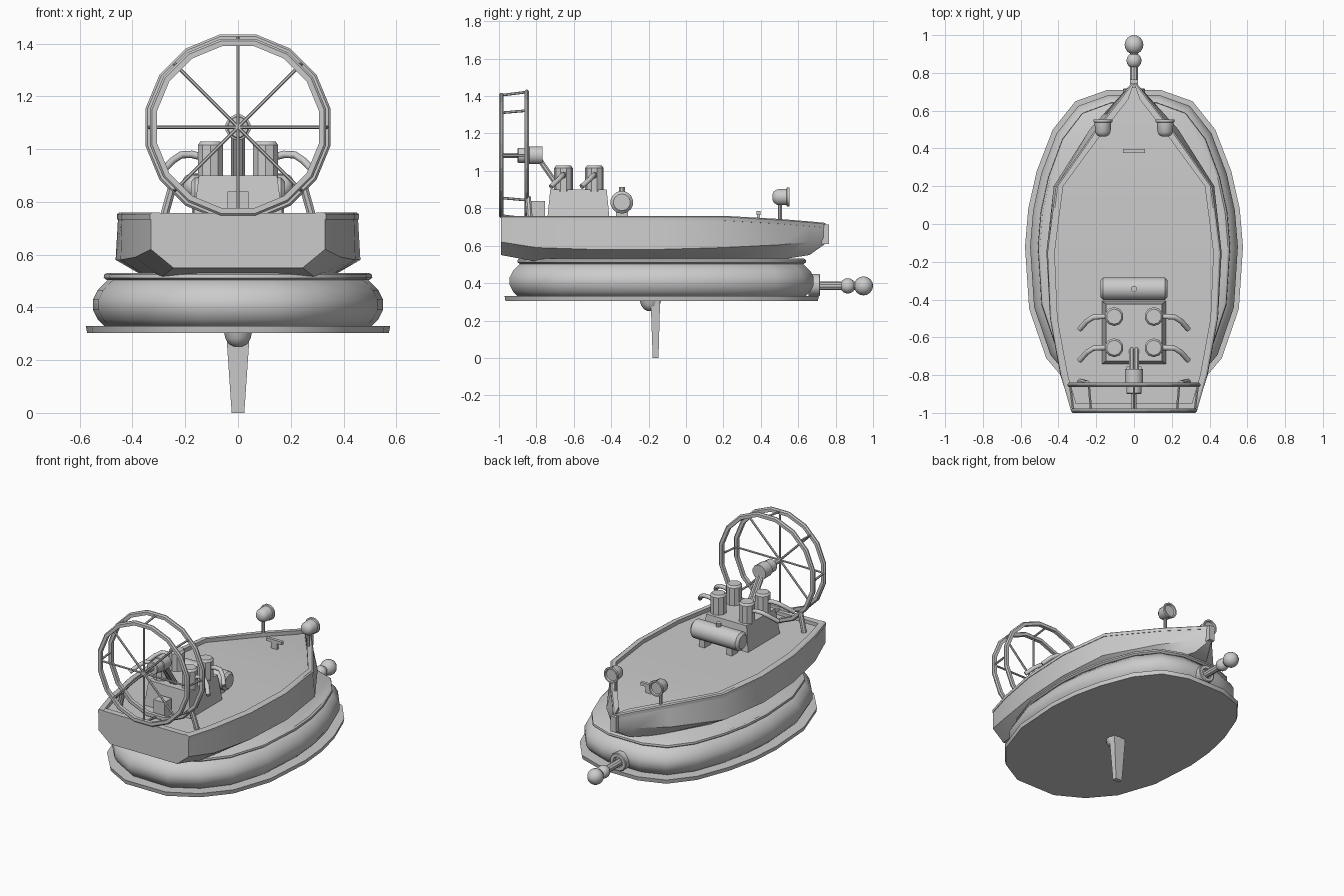
import bpy, bmesh, math
from mathutils import Vector

if "Cube" in bpy.data.objects:
    bpy.data.objects.remove(bpy.data.objects["Cube"])

grey = bpy.data.materials.new("light_grey")
grey.diffuse_color = (0.6, 0.6, 0.6, 1)
grey.use_nodes = True
grey.node_tree.nodes["Principled BSDF"].inputs["Base Color"].default_value = grey.diffuse_color


def finish(bm, name, angle=35):
    bmesh.ops.remove_doubles(bm, verts=bm.verts, dist=0.0002)
    bmesh.ops.recalc_face_normals(bm, faces=bm.faces)
    me = bpy.data.meshes.new(name)
    bm.to_mesh(me)
    bm.free()
    me.materials.append(grey)
    ob = bpy.data.objects.new(name, me)
    bpy.context.collection.objects.link(ob)
    bpy.ops.object.select_all(action='DESELECT')
    ob.select_set(True)
    bpy.context.view_layer.objects.active = ob
    if angle:
        bpy.ops.object.shade_smooth_by_angle(angle=math.radians(angle))
    return ob


def loft(name, rings, angle=35, caps=True, loop=False):
    """Skin a list of equal-length closed rings."""
    bm = bmesh.new()
    vs = [[bm.verts.new(p) for p in r] for r in rings]
    n = len(rings[0])
    pairs = list(zip(vs, vs[1:])) + ([(vs[-1], vs[0])] if loop else [])
    for a, b in pairs:
        for i in range(n):
            j = (i + 1) % n
            bm.faces.new((a[i], a[j], b[j], b[i]))
    if caps and not loop:
        bm.faces.new(vs[0])
        bm.faces.new(vs[-1])
    return finish(bm, name, angle)


def lathe(name, start, axis, profile, n=12, angle=35, loop=False, turn=0.5):
    """Spin (distance, radius) pairs round an axis."""
    axis = Vector(axis).normalized()
    up = Vector((0, 0, 1)) if abs(axis.z) < 0.9 else Vector((0, 1, 0))
    u = axis.cross(up).normalized()
    v = u.cross(axis)
    ang = [2 * math.pi * (k + turn) / n for k in range(n)]
    rings = [[Vector(start) + axis * d + (u * math.cos(a) + v * math.sin(a)) * r
              for a in ang] for d, r in profile]
    return loft(name, rings, angle, loop=loop)


def rod(name, a, b, r, n=6, r2=None):
    d = Vector(b) - Vector(a)
    return lathe(name, a, d, [(0, r), (d.length, r if r2 is None else r2)], n)


def ball(name, c, r):
    prof = [(-r * math.cos(t * math.pi / 8), max(r * math.sin(t * math.pi / 8), 0.002))
            for t in range(9)]
    return lathe(name, c, (0, 1, 0), prof, 14, 60)


def block(name, x, y, z, top=(0, 0)):
    """Box from ranges, with the top inset in x and y."""
    def ring(h, i, j):
        return [(x[0] + i, y[0] + j, h), (x[1] - i, y[0] + j, h),
                (x[1] - i, y[1] - j, h), (x[0] + i, y[1] - j, h)]
    return loft(name, [ring(z[0], 0, 0), ring(z[1], *top)], 0)


def pipe(name, pts, r, n=8):
    pts = [Vector(p) for p in pts]
    rings = []
    for i, p in enumerate(pts):
        t = (pts[min(i + 1, len(pts) - 1)] - pts[max(i - 1, 0)]).normalized()
        u = t.cross(Vector((0, 0, 1))).normalized()
        v = u.cross(t)
        rings.append([p + (u * math.cos(2 * math.pi * k / n) + v * math.sin(2 * math.pi * k / n)) * r
                      for k in range(n)])
    return loft(name, rings, 50)


# Air cushion: oval outline, stacked as insets
half = [(0.14, 0.71), (0.31, 0.65), (0.43, 0.5), (0.515, 0.28), (0.56, 0.08), (0.577, -0.12),
        (0.555, -0.45), (0.465, -0.71), (0.33, -0.87), (0.15, -0.97)]
outline = half + [(-x, y) for x, y in reversed(half)]


def oval(inset, z):
    return [(x * (1 - inset / 0.577), -0.13 + (y + 0.13) * (1 - inset / 0.84), z) for x, y in outline]


loft("base_plate", [oval(0.005, 0.303), oval(0, 0.33)])
loft("skirt", [oval(i, z) for i, z in [(0.075, 0.325), (0.045, 0.355), (0.027, 0.39), (0.027, 0.43),
                                      (0.045, 0.465), (0.085, 0.505)]], 50)
loft("skirt_lip", [oval(0.08, 0.503), oval(0.068, 0.512), oval(0.07, 0.524), oval(0.08, 0.531)])

# Hull stations: y, deck half-width, deck z, chine half-width, chine z, floor half-width, floor z
stations = [(-0.99, 0.33, 0.76, 0.33, 0.62, 0.245, 0.55),
            (-0.8, 0.385, 0.76, 0.39, 0.59, 0.29, 0.515),
            (-0.5, 0.44, 0.76, 0.445, 0.58, 0.33, 0.508),
            (-0.15, 0.455, 0.76, 0.464, 0.58, 0.34, 0.508),
            (0.2, 0.41, 0.76, 0.425, 0.59, 0.29, 0.515),
            (0.5, 0.2, 0.743, 0.235, 0.605, 0.14, 0.525),
            (0.66, 0.075, 0.73, 0.09, 0.62, 0.05, 0.55),
            (0.745, 0.012, 0.722, 0.012, 0.65, 0.008, 0.61)]
hull = []
for y, wt, zt, wm, zm, wb, zb in stations:
    side = [(wb, zb), (wm, zm), (wt, zt - 0.025)]
    hull.append([(x, y, z) for x, z in side] + [(-x, y, z) for x, z in reversed(side)])
loft("hull", hull, 30)

# Raised rim along each deck edge, plus the stern edge
for s in (-1, 1):
    rim = []
    for y, wt, zt, *_ in stations:
        w = 0.035 if y < 0.3 else 0.045
        inner = max(wt - w, 0.0)
        rim.append([(s * (wt + 0.003), y, zt - 0.026), (s * (wt + 0.003), y, zt - 0.006),
                    (s * (wt - 0.006), y, zt), (s * inner, y, zt), (s * inner, y, zt - 0.03)])
    loft("deck_rim", rim, 30)
block("stern_rim", (-0.33, 0.33), (-0.99, -0.95), (0.73, 0.757))
block("bow_post", (-0.02, 0.02), (0.72, 0.765), (0.61, 0.712))

# Fan guard: two 16-sided hoops, ties, spokes and legs
C = Vector((0, 0, 1.083))
for y, r in ((-0.9875, 0.335), (-0.852, 0.352)):
    prof = [(-0.012, r - 0.022), (-0.012, r - 0.002), (-0.004, r + 0.006), (0.004, r + 0.006),
            (0.012, r - 0.002), (0.012, r - 0.022)]
    lathe("fan_hoop", (0, y, C.z), (0, 1, 0), prof, 16, 20, loop=True)
for k in range(8):
    a = k * math.pi / 4
    d = Vector((math.cos(a), 0, math.sin(a)))
    front = C + Vector((0, -0.985, 0))
    rod("guard_spoke", front, front + d * 0.322, 0.007)
    rod("guard_tie", front + d * 0.322, C + Vector((0, -0.855, 0)) + d * 0.338, 0.007)
for s in (-1, 1):
    rod("guard_leg", (s * 0.283, -0.835, 0.735), (s * 0.248, -0.845, 0.86), 0.017, 8)

# Fan motor and its slanted arm
lathe("fan_motor", (0, -0.9, C.z), (0, 1, 0), [(0, 0.038), (0.005, 0.042), (0.06, 0.042),
                                             (0.062, 0.049), (0.133, 0.049)], 12)
rod("fan_hub", (0, -0.99, C.z), (0, -0.89, C.z), 0.015, 8)
for s in (-1, 1):
    rod("motor_arm", (s * 0.012, -0.79, 1.07), (s * 0.012, -0.665, 0.89), 0.015, 8)
block("control_box", (-0.04, 0.04), (-0.83, -0.755), (0.735, 0.84))

# Engine with four pots and exhausts
block("engine_block", (-0.17, 0.17), (-0.742, -0.408), (0.735, 0.9), (0.022, 0.016))
for y in (-0.49, -0.655):
    for s in (-1, 1):
        lathe("engine_pot", (s * 0.105, y, 0.89), (0, 0, 1),
              [(0, 0.05), (0.125, 0.05), (0.138, 0.04)], 10)
        pipe("exhaust_pipe", [(s * 0.13, y, 0.968), (s * 0.175, y, 0.98), (s * 0.215, y - 0.003, 0.978),
                              (s * 0.25, y - 0.025, 0.955), (s * 0.288, y - 0.068, 0.915)], 0.014)

# Fuel tank lying across the deck
lathe("fuel_tank", (-0.178, -0.343, 0.832), (1, 0, 0),
      [(0, 0.045), (0.015, 0.061), (0.341, 0.061), (0.356, 0.045)], 14)
rod("tank_cap", (0, -0.343, 0.88), (0, -0.343, 0.913), 0.017, 8)
for s in (-1, 1):
    block("tank_foot", (s * 0.1 - 0.02, s * 0.1 + 0.02), (-0.375, -0.31), (0.735, 0.79))

# Headlights on short stands
for s in (-1, 1):
    x = s * 0.165
    rod("lamp_stand", (x, 0.502, 0.715), (x, 0.502, 0.83), 0.011, 8)
    lathe("headlight", (x, 0.462, 0.86), (0, 1, 0),
          [(0, 0.015), (0.008, 0.032), (0.025, 0.043), (0.075, 0.045), (0.078, 0.052),
           (0.092, 0.052), (0.092, 0.042), (0.082, 0.038)], 12, 40)

# Deck cleat
block("cleat_bar", (-0.057, 0.057), (0.377, 0.397), (0.765, 0.785))
block("cleat_foot", (-0.022, 0.022), (0.379, 0.395), (0.725, 0.77))

# Bow boom with two balls
lathe("boom_socket", (0, 0.655, 0.39), (0, 1, 0), [(0, 0.06), (0.058, 0.06), (0.062, 0.055),
                                                 (0.062, 0.035), (0.045, 0.03)], 12)
rod("boom", (0, 0.66, 0.385), (0, 0.94, 0.385), 0.023, 10)
ball("boom_knob", (0, 0.865, 0.385), 0.041)
ball("boom_end", (0, 0.949, 0.385), 0.051)

# Keel fin under the base
lathe("fin_mount", (0, -0.19, 0.306), (0, 0, -1), [(0, 0.056), (0.025, 0.05), (0.045, 0.035), (0.055, 0.015)], 10, 50)
loft("fin", [[(-w, y0, z), (w, y0, z), (w, y1, z), (-w, y1, z)]
             for w, y0, y1, z in ((0.024, -0.178, -0.147, 0), (0.041, -0.187, -0.14, 0.25),
                                  (0.045, -0.19, -0.14, 0.305))], 0)
